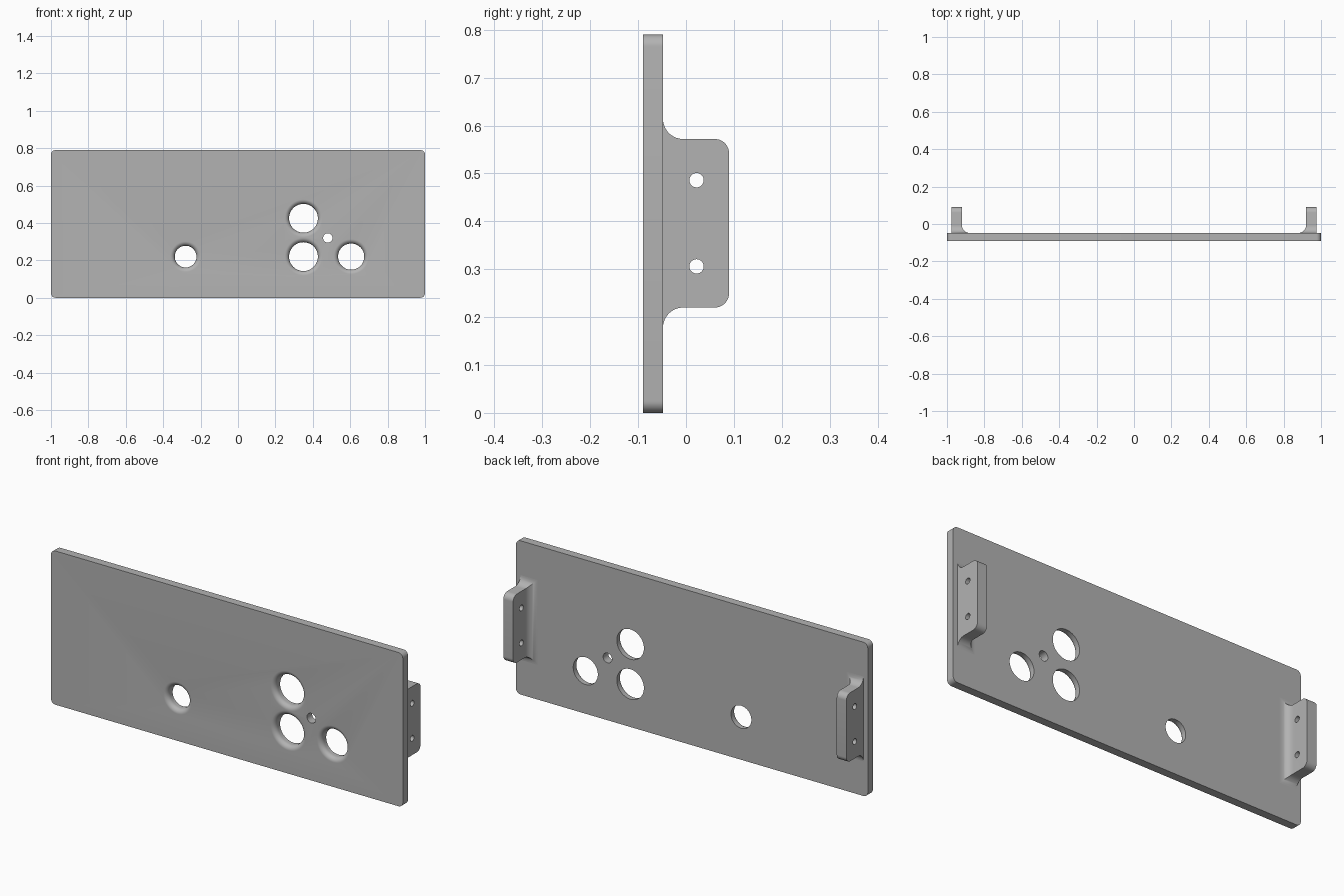
import bpy, bmesh
from math import sin, cos, pi, radians

if "Cube" in bpy.data.objects:
    bpy.data.objects.remove(bpy.data.objects["Cube"], do_unlink=True)

FRONT, BACK, REAR = -0.09, -0.048, 0.09
HEIGHT = 0.79

grey = bpy.data.materials.new("light grey")
grey.use_nodes = True
grey.diffuse_color = (0.45, 0.45, 0.45, 1)
grey.node_tree.nodes["Principled BSDF"].inputs["Base Color"].default_value = grey.diffuse_color


def loft(bm, rings):
    """Skin a list of equal-length point rings and cap both ends."""
    loops = [[bm.verts.new(p) for p in ring] for ring in rings]
    for a, b in zip(loops, loops[1:]):
        for i in range(len(a)):
            j = (i + 1) % len(a)
            bm.faces.new((a[i], a[j], b[j], b[i]))
    bm.faces.new(loops[0])
    bm.faces.new(loops[-1])


def make_object(name, bm):
    bmesh.ops.recalc_face_normals(bm, faces=bm.faces)
    mesh = bpy.data.meshes.new(name)
    bm.to_mesh(mesh)
    bm.free()
    mesh.materials.append(grey)
    obj = bpy.data.objects.new(name, mesh)
    bpy.context.collection.objects.link(obj)
    return obj


def cut_and_shade(obj, cutter):
    mod = obj.modifiers.new("holes", "BOOLEAN")
    mod.operation, mod.solver, mod.object = "DIFFERENCE", "EXACT", cutter
    bpy.ops.object.select_all(action="DESELECT")
    bpy.context.view_layer.objects.active = obj
    obj.select_set(True)
    bpy.ops.object.modifier_apply(modifier=mod.name)
    bpy.data.objects.remove(cutter, do_unlink=True)
    bpy.ops.object.shade_smooth_by_angle(angle=radians(35))


def circle(r, n=64):
    return [(r * cos(2 * pi * i / n), r * sin(2 * pi * i / n)) for i in range(n)]


# Front plate with rounded corners
bm = bmesh.new()
corner = 0.025
outline = []
for k, (sx, sz) in enumerate([(1, 1), (-1, 1), (-1, -1), (1, -1)]):
    for i in range(9):
        a = (k + i / 8) * pi / 2
        outline.append((sx * (1 - corner) + corner * cos(a),
                        HEIGHT / 2 + sz * (HEIGHT / 2 - corner) + corner * sin(a)))
loft(bm, [[(x, y, z) for x, z in outline] for y in (FRONT, BACK)])
plate = make_object("front_plate", bm)

# Plate holes: x, z, radius, front edge rounding
bm = bmesh.new()
for hx, hz, r, f in [(-0.28, 0.22, 0.058, 0.024), (0.35, 0.425, 0.077, 0.024),
                     (0.35, 0.22, 0.077, 0.024), (0.605, 0.22, 0.07, 0.024),
                     (0.48, 0.32, 0.025, 0)]:
    stations = [(FRONT - 0.02, r + f)]
    if f:
        for i in range(11):
            t = i / 10 * pi / 2
            stations.append((FRONT + f - f * cos(t), r + f - f * sin(t)))
    stations.append((BACK + 0.02, r))
    loft(bm, [[(hx + u, y, hz + v) for u, v in circle(q)] for y, q in stations])
cut_and_shade(plate, make_object("plate_hole_cutter", bm))

# Rear mounting brackets: flared at the plate, rounded at the free corners
INNER, OUTER, LOW, HIGH = 0.92, 0.975, 0.22, 0.572
FLARE, ROUND = 0.042, 0.03
stations = [(BACK - 0.005, FLARE, FLARE)]
for i in range(11):
    t = i / 10 * pi / 2
    d = FLARE * (1 - sin(t))
    stations.append((BACK + FLARE * (1 - cos(t)), d, d))
for i in range(11):
    t = i / 10 * pi / 2
    stations.append((REAR - ROUND + ROUND * sin(t), 0, -ROUND * (1 - cos(t))))

for name, side in (("left_bracket", 1), ("right_bracket", -1)):
    bm = bmesh.new()
    loft(bm, [[(side * (INNER - dx), y, LOW - dz), (side * OUTER, y, LOW - dz),
               (side * OUTER, y, HIGH + dz), (side * (INNER - dx), y, HIGH + dz)]
              for y, dx, dz in stations])
    bracket = make_object(name, bm)
    # Pair of screw holes
    bm = bmesh.new()
    for hz in (0.306, 0.486):
        loft(bm, [[(side * x, 0.022 + u, hz + v) for u, v in circle(0.015, 32)]
                  for x in (INNER - 0.1, OUTER + 0.1)])
    cut_and_shade(bracket, make_object("screw_hole_cutter", bm))
